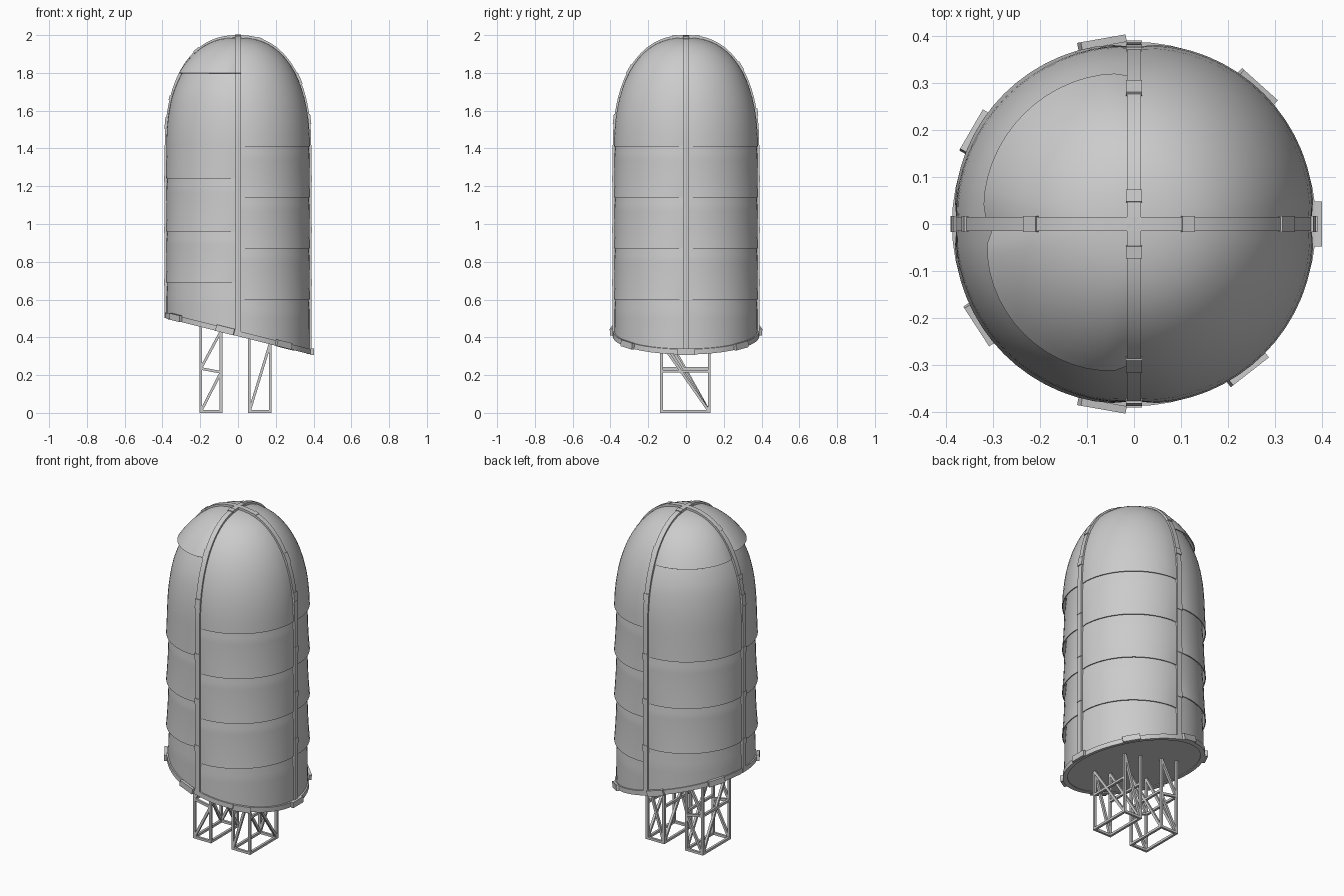
import bpy, bmesh, math
from mathutils import Vector, Matrix

if "Cube" in bpy.data.objects:
    bpy.data.objects.remove(bpy.data.objects["Cube"])

N, DOME = 2.3, 1.4          # dome roundness, height where the dome starts
SLOPE, MID = 0.25, 0.41     # slanted underside: z = MID - SLOPE * x


def floor_z(x):
    return MID - SLOPE * x


def radius(z, R=0.373, top=1.987):
    if z <= DOME:
        return R
    h = min(1, (z - DOME) / (top - DOME))
    return R * (1 - h ** N) ** (1 / N)


def height(r, R, top):
    return DOME + (top - DOME) * max(0, 1 - (r / R) ** N) ** (1 / N)


def polar(a, r, z):
    return Vector((r * math.cos(a), r * math.sin(a), z))


def finish(bm, name, smooth=True):
    bmesh.ops.recalc_face_normals(bm, faces=bm.faces)
    me = bpy.data.meshes.new(name)
    bm.to_mesh(me)
    bm.free()
    ob = bpy.data.objects.new(name, me)
    bpy.context.collection.objects.link(ob)
    if smooth:
        bpy.ops.object.select_all(action='DESELECT')
        ob.select_set(True)
        bpy.context.view_layer.objects.active = ob
        bpy.ops.object.shade_smooth_by_angle(angle=math.radians(35))
    return ob


def skin(bm, rows, closed=False):
    vs = [[bm.verts.new(p) for p in row] for row in rows]
    for a, b in zip(vs, vs[1:]):
        n = len(a)
        for i in range(n if closed else n - 1):
            j = (i + 1) % n
            bm.faces.new((a[i], a[j], b[j], b[i]))
    return vs


def cut_below(bm, fill=False):
    res = bmesh.ops.bisect_plane(bm, geom=bm.verts[:] + bm.edges[:] + bm.faces[:],
                                 plane_co=(0, 0, MID), plane_no=(SLOPE, 0, 1), clear_inner=True)
    if fill:
        bmesh.ops.holes_fill(bm, edges=[e for e in bm.edges if e.is_boundary], sides=0)


def beam(bm, p, q, w=0.014, d=0.014, side=Vector((0, 1, 0))):
    p, q = Vector(p), Vector(q)
    z = (q - p).normalized()
    if abs(z.dot(side)) > 0.95:
        side = Vector((1, 0, 0))
    y = z.cross(side).normalized()
    x = y.cross(z)
    m = Matrix((x, y, z)).transposed().to_4x4()
    m.translation = (p + q) / 2
    bmesh.ops.create_cube(bm, size=1, matrix=m @ Matrix.Diagonal((w, d, (q - p).length, 1)))


# Inner hull with a slanted, capped underside
bm = bmesh.new()
zs = [0.2, 0.8, DOME] + [DOME + 0.587 * math.sin(i / 20 * math.pi / 2) for i in range(1, 21)]
skin(bm, [[polar(i / 64 * math.tau, radius(z), z) for i in range(64)] for z in zs], True)
bmesh.ops.remove_doubles(bm, verts=bm.verts, dist=1e-4)
cut_below(bm, True)
finish(bm, "hull")


# Overlapping shell panels, each flaring outwards at its lower edge
def panel(name, a0, zlo, zhi, flare, bottom=False):
    bm = bmesh.new()
    rows = []
    for k in range(17):
        t = k / 16
        z = zhi - (zhi - zlo) * (t * t if zhi > 1.9 else t)
        row = []
        for i in range(17):
            f = i / 16
            a = a0 + math.radians(2 + 86 * f)
            bulge = math.sin(math.pi * min(1, max(0, f))) ** 0.5 if 0 < f < 1 else 0
            r = radius(z) + 0.006 * min(1, t * 4) + flare * t * t * bulge
            row.append(polar(a, r, z))
        rows.append(row)
    skin(bm, rows)
    bmesh.ops.remove_doubles(bm, verts=bm.verts, dist=1e-4)
    if bottom:
        cut_below(bm)
    bmesh.ops.recalc_face_normals(bm, faces=bm.faces)
    bmesh.ops.solidify(bm, geom=bm.faces[:], thickness=0.005)
    finish(bm, name)


quads = {"back_right": (0, [1.41, 1.14, 0.87, 0.6], 0.013),
         "back_left": (90, [1.77, 1.24, 0.96, 0.69], 0.016),
         "front_left": (180, [1.80, 1.24, 0.96, 0.69], 0.030),
         "front_right": (270, [1.41, 1.14, 0.87, 0.6], 0.013)}
for q, (deg, edges, cap_flare) in quads.items():
    tops = [1.987] + [e + 0.02 for e in edges]
    for i, (hi, lo) in enumerate(zip(tops, edges + [0.25])):
        last = i == len(edges)
        fl = cap_flare if i == 0 else 0.004 if last else 0.013
        panel(f"{q}_panel_{i + 1}", math.radians(deg), lo, hi, fl, last)

# Four ribs meeting at the crown, with clips along them
clips = {0: [0.115, 0.325, 0.38], 90: [0.06, 0.29, 0.375],
         180: [0.22, 0.36, 0.382], 270: [0.06, 0.30, 0.38]}
for deg, rs in clips.items():
    a = math.radians(deg)
    side = Vector((-math.sin(a), math.cos(a), 0))
    bm = bmesh.new()
    rows = []
    us = [0] + [i / 28 * math.pi / 2 for i in range(29)]
    for k, u in enumerate(us):
        row = []
        for R, top, s in ((0.366, 1.978, -1), (0.388, 2.0, -1), (0.388, 2.0, 1), (0.366, 1.978, 1)):
            c = max(0, math.cos(u)) ** (2 / N)
            h = math.sin(u) ** (2 / N)
            z = floor_z(0.388 * math.cos(a)) if k == 0 else DOME + (top - DOME) * h
            row.append(polar(a, R * c, z) + side * 0.015 * s)
        rows.append(row)
    vs = skin(bm, rows, True)
    bm.faces.new(vs[0])
    bm.faces.new(vs[-1])
    finish(bm, f"rib_{deg}")
    bm = bmesh.new()
    for r in rs:
        r0, r1 = r - 0.013, min(0.386, r + 0.013)
        if r > 0.35:
            r0, r1 = r - 0.003, r + 0.003
        beam(bm, polar(a, r0, height(r0, 0.388, 1.999)), polar(a, r1, height(r1, 0.388, 1.999)),
             0.034, 0.010, side)
    for z in (0.69, 0.97, 1.24):
        beam(bm, polar(a, 0.386, z - 0.018), polar(a, 0.386, z + 0.018), 0.034, 0.010, side)
    finish(bm, f"rib_clips_{deg}", False)

# Slanted rim around the underside, with clamps
bm = bmesh.new()
rows = []
for r, dz in ((0.362, -0.004), (0.388, -0.004), (0.388, 0.024), (0.362, 0.024), (0.362, -0.004)):
    ring = [polar(i / 64 * math.tau, r, 0) for i in range(64)]
    rows.append([p + Vector((0, 0, floor_z(p.x) + dz)) for p in ring])
skin(bm, rows, True)
bmesh.ops.remove_doubles(bm, verts=bm.verts, dist=1e-5)
finish(bm, "base_rim")
bm = bmesh.new()
for deg in (48, 100, 150, 213, 260, 308, 0):
    a, b = math.radians(deg - 7), math.radians(deg + 7)
    p, q = polar(a, 0.396, 0), polar(b, 0.396, 0)
    p.z, q.z = floor_z(p.x) + 0.012, floor_z(q.x) + 0.012
    beam(bm, p, q, 0.034, 0.016, Vector((0, 0, 1)))
finish(bm, "rim_clamps", False)


# Two truss legs: box frames with cross bars and diagonals
def leg(name, x0, x1, bar):
    bm = bmesh.new()
    y0, y1, f = -0.13, 0.123, 0.007
    for x in (x0, x1):
        t = floor_z(x)
        for y in (y0, y1):
            beam(bm, (x, y, 0), (x, y, t + 0.01))
        beam(bm, (x, y0, f), (x, y1, f))
        beam(bm, (x, y0, bar), (x, y1, bar))
        beam(bm, (x, y1, f), (x, y0, t))
    for y in (y0, y1):
        beam(bm, (x0, y, f), (x1, y, f))
        if bar > 0.225:
            beam(bm, (x0, y, bar), (x1, y, bar - 0.02))
            beam(bm, (x0, y, f), (x1, y, bar - 0.02))
            beam(bm, (x0, y, bar), (x1, y, floor_z(x1)))
        else:
            beam(bm, (x0, y, f), (x1, y, floor_z(x1)))
    finish(bm, name, False)


leg("left_leg", -0.197, -0.09, 0.235)
leg("right_leg", 0.06, 0.17, 0.22)
